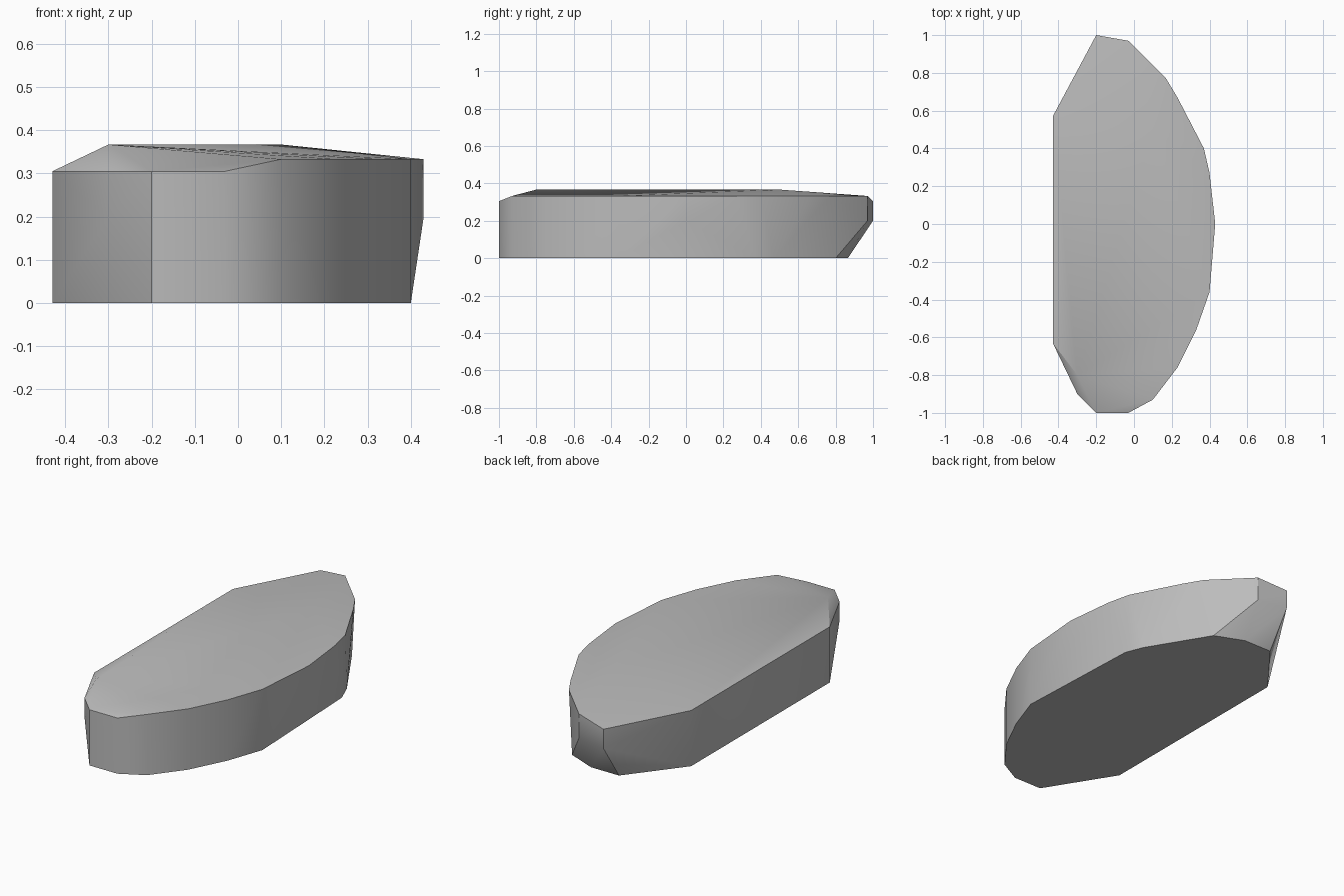
import bpy
import bmesh
import math

default_cube = bpy.data.objects.get("Cube")
if default_cube:
    bpy.data.objects.remove(default_cube, do_unlink=True)


def make_material(name, colour):
    material = bpy.data.materials.new(name)
    material.use_nodes = True
    material.diffuse_color = colour
    material.node_tree.nodes["Principled BSDF"].inputs["Base Color"].default_value = colour
    return material


def make_hull(name, layers, material, smooth_angle):
    """Wrap a convex shell around point layers, each a height and its outline."""
    bm = bmesh.new()
    for height, outline in layers:
        for x, y in outline:
            bm.verts.new((x, y, height))
    bmesh.ops.convex_hull(bm, input=list(bm.verts))
    loose = [v for v in bm.verts if not v.link_faces]
    bmesh.ops.delete(bm, geom=loose, context="VERTS")
    bmesh.ops.dissolve_limit(bm, angle_limit=math.radians(0.5),
                             verts=list(bm.verts), edges=list(bm.edges))
    bmesh.ops.recalc_face_normals(bm, faces=list(bm.faces))
    mesh = bpy.data.meshes.new(name)
    bm.to_mesh(mesh)
    bm.free()
    mesh.materials.append(material)
    obj = bpy.data.objects.new(name, mesh)
    bpy.context.collection.objects.link(obj)
    bpy.ops.object.select_all(action="DESELECT")
    obj.select_set(True)
    bpy.context.view_layer.objects.active = obj
    bpy.ops.object.shade_smooth_by_angle(angle=math.radians(smooth_angle))
    return obj


# Outline pieces shared between layers
straight_side = [(-.43, .57), (-.43, -.63)]
front_nose = [(-.2, -1), (-.03, -1)]
front_curve = [(.1, -.93), (.23, -.76), (.33, -.56), (.4, -.36)]
back_curve = [(.43, 0), (.4, .27), (.37, .4), (.23, .67), (.17, .77), (-.03, .97)]
back_tip = [(-.2, 1)]
front_corner = [(-.3, -.9)]

# Undercut base, raised rim and gently crowned top
base = straight_side + front_nose + front_curve + [
    (.37, .37), (.33, .47), (.13, .8), (-.03, .865), (-.2, .865)]
undercut = front_corner + back_tip + [(.43, 0), (-.03, .97)]
low_rim = straight_side + front_nose + front_corner + back_tip
high_rim = front_curve + back_curve
crown = [(-.3, -.8), (.1, .5)]

stone_grey = make_material("stone grey", (.5, .5, .5, 1))
make_hull("half_round_slab",
          [(0, base), (.2, undercut), (.305, low_rim), (.333, high_rim), (.367, crown)],
          stone_grey, 30)
